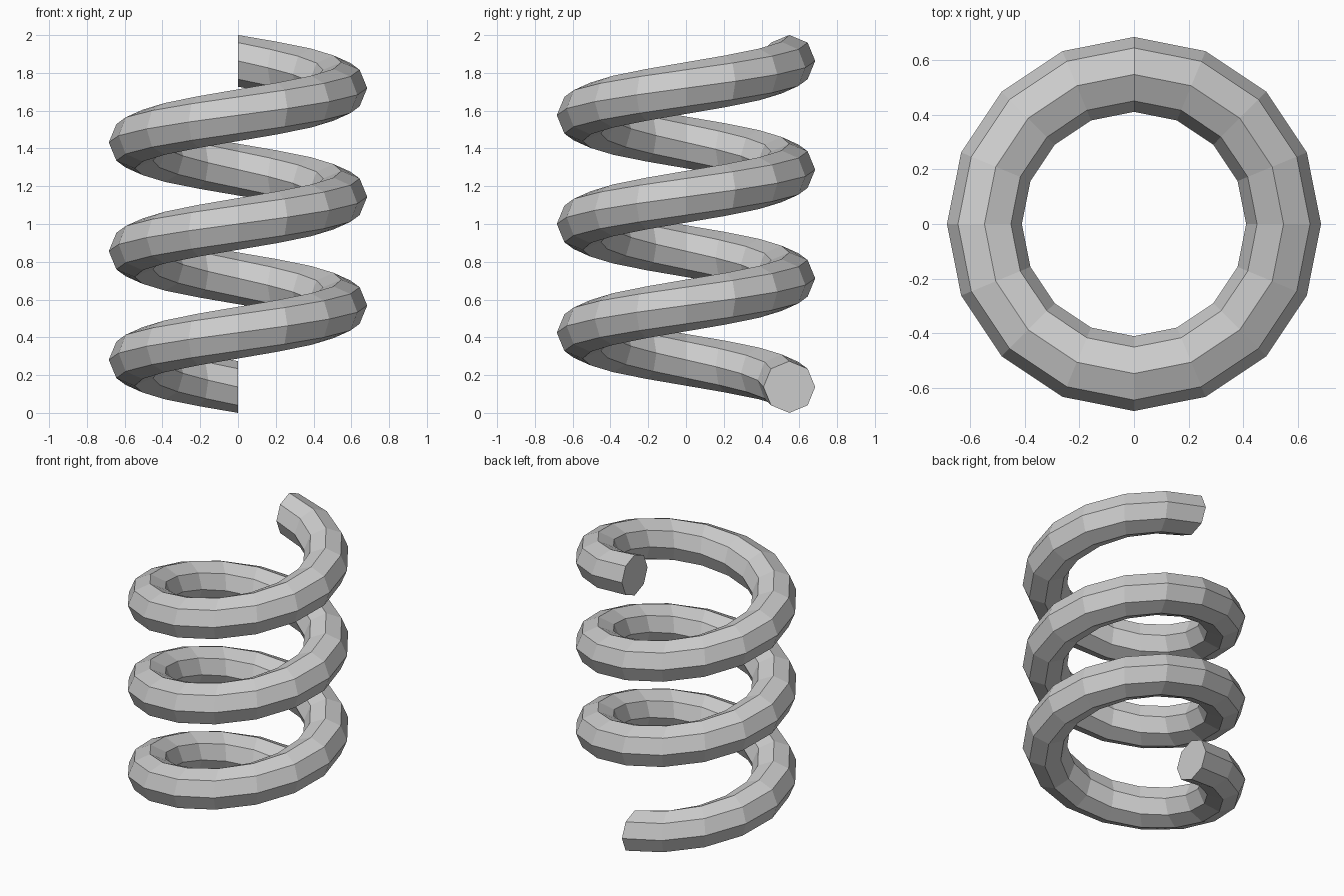
import bpy, bmesh
from math import radians, sin, cos, tau

RADIUS, WIRE, PITCH = 0.547, 0.137, 0.5755
SIDES, STEPS, TURNS = 8, 16, 3

cube = bpy.data.objects.get("Cube")
if cube:
    bpy.data.objects.remove(cube, do_unlink=True)

steel = bpy.data.materials.new("grey steel")
steel.use_nodes = True
colour = (0.6, 0.6, 0.6, 1)
steel.diffuse_color = colour
steel.node_tree.nodes["Principled BSDF"].inputs["Base Color"].default_value = colour

# One capped turn of wire, starting at the back and climbing over the right side
bm = bmesh.new()
rings = []
for step in range(STEPS + 1):
    turn = radians(90) + tau * step / STEPS
    ring = []
    for side in range(SIDES):
        a = tau * side / SIDES
        r = RADIUS + WIRE * cos(a)
        z = WIRE * (1 + sin(a)) + PITCH * step / STEPS
        ring.append(bm.verts.new((r * cos(turn), r * sin(turn), z)))
    rings.append(ring)
for low, high in zip(rings, rings[1:]):
    for i in range(SIDES):
        j = (i + 1) % SIDES
        bm.faces.new((low[i], low[j], high[j], high[i]))
bm.faces.new(rings[0])
bm.faces.new(rings[-1])
bmesh.ops.recalc_face_normals(bm, faces=bm.faces)
mesh = bpy.data.meshes.new("spring_coil")
bm.to_mesh(mesh)
bm.free()
mesh.materials.append(steel)

# Stack the turns into the full spring
spring = bpy.data.objects.new("spring_coil", mesh)
bpy.context.collection.objects.link(spring)
stack = spring.modifiers.new("stacked turns", "ARRAY")
stack.count = TURNS
stack.use_relative_offset = False
stack.use_constant_offset = True
stack.constant_offset_displace = (0, 0, PITCH)
